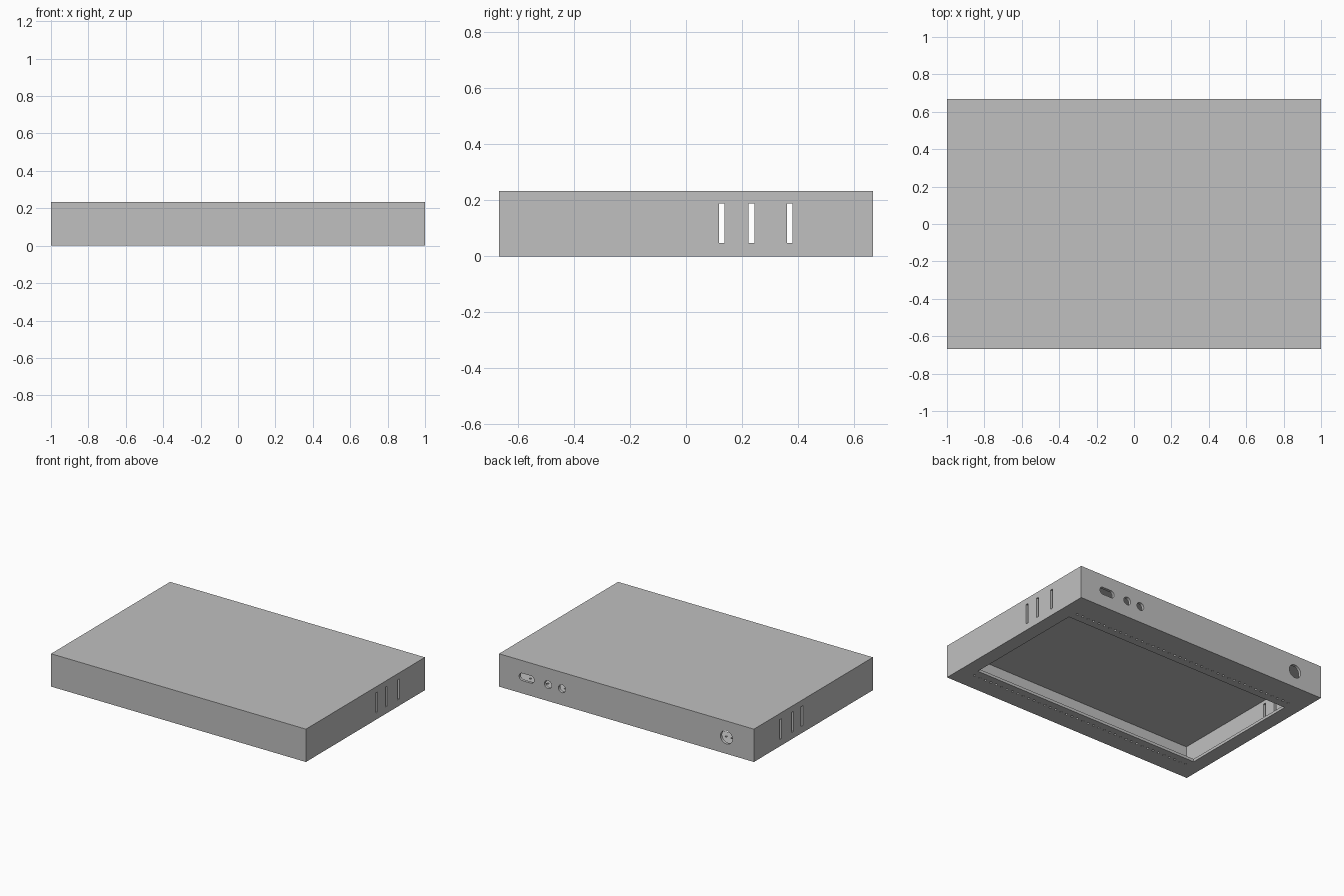
import bpy, bmesh, math
from mathutils import Matrix, Vector

default = bpy.data.objects.get("Cube")
if default:
    bpy.data.objects.remove(default, do_unlink=True)

W, D, H = 2.0, 1.334, 0.233      # outer size
T = 0.02                         # sheet thickness

grey = bpy.data.materials.new("light grey")
grey.use_nodes = True
colour = (0.53, 0.53, 0.53, 1)
grey.diffuse_color = colour
grey.node_tree.nodes["Principled BSDF"].inputs["Base Color"].default_value = colour


def add_box(bm, low, high):
    low, high = Vector(low), Vector(high)
    size = Matrix.Diagonal((high - low).to_4d())
    size[3][3] = 1
    bmesh.ops.create_cube(bm, size=1, matrix=Matrix.Translation((low + high) / 2) @ size)


def add_pill(bm, centre, radius, stretch, depth, rotation, segments):
    """Round prism, pulled apart along x by stretch on each side."""
    ring = []
    for i in range(segments):
        a = 2 * math.pi * (i + 0.5) / segments
        c = math.cos(a)
        ring.append((c * radius + math.copysign(stretch, c), math.sin(a) * radius))
    place = Matrix.Translation(centre) @ rotation
    ends = [[bm.verts.new(place @ Vector((x, y, z))) for x, y in ring]
            for z in (-depth, depth)]
    bm.faces.new(ends[0][::-1])
    bm.faces.new(ends[1])
    for i in range(segments):
        j = (i + 1) % segments
        bm.faces.new((ends[0][i], ends[0][j], ends[1][j], ends[1][i]))


def make_object(name, bm):
    bmesh.ops.recalc_face_normals(bm, faces=bm.faces)
    mesh = bpy.data.meshes.new(name)
    bm.to_mesh(mesh)
    bm.free()
    mesh.materials.append(grey)
    obj = bpy.data.objects.new(name, mesh)
    bpy.context.collection.objects.link(obj)
    return obj


# Outer block
bm = bmesh.new()
add_box(bm, (-W / 2, -D / 2, 0), (W / 2, D / 2, H))
case = make_object("enclosure_case", bm)

# Inner space
cavity = bmesh.new()
add_box(cavity, (-W / 2 + T, -D / 2 + T, T), (W / 2 - T, D / 2 - T, H - T))

# Underside opening and the two rows of small holes in its rim
rim = bmesh.new()
add_box(rim, (-0.9, -0.48, -T), (0.9, 0.425, T * 2))
for y in (-0.537, 0.485):
    for i in range(40):
        x = -0.88 + 1.76 * i / 39
        add_pill(rim, (x, y, T / 2), 0.008, 0, T, Matrix.Identity(4), 12)

# Vent slots in both sides
ports = bmesh.new()
for side in (-1, 1):
    x = side * (W / 2 - T / 2)
    for y in (0.128, 0.234, 0.37):
        add_box(ports, (x - T, y - 0.01, 0.048), (x + T, y + 0.01, 0.19))

# Connector holes in the back: x, radius, stretch
back = Matrix.Rotation(math.pi / 2, 4, 'X')
for x, radius, stretch in ((0.784, 0.026, 0.033), (0.616, 0.028, 0),
                           (0.506, 0.028, 0), (-0.784, 0.047, 0)):
    add_pill(ports, (x, D / 2 - T / 2, 0.117), radius, stretch, T, back, 32)

# Cut everything, then bake the result and drop the cutters
cutters = []
for name, shape in (("cavity", cavity), ("rim", rim), ("ports", ports)):
    cutter = make_object(name + "_cutter", shape)
    cutter.hide_render = True
    cutters.append(cutter)
    cut = case.modifiers.new(name, 'BOOLEAN')
    cut.operation = 'DIFFERENCE'
    cut.solver = 'EXACT'
    cut.object = cutter

graph = bpy.context.evaluated_depsgraph_get()
baked = bpy.data.meshes.new_from_object(case.evaluated_get(graph))
case.modifiers.clear()
case.data = baked
for cutter in cutters:
    bpy.data.objects.remove(cutter, do_unlink=True)

# Smooth hole walls, sharp edges elsewhere
bpy.ops.object.select_all(action='DESELECT')
case.select_set(True)
bpy.context.view_layer.objects.active = case
bpy.ops.object.shade_smooth_by_angle(angle=math.radians(35))
